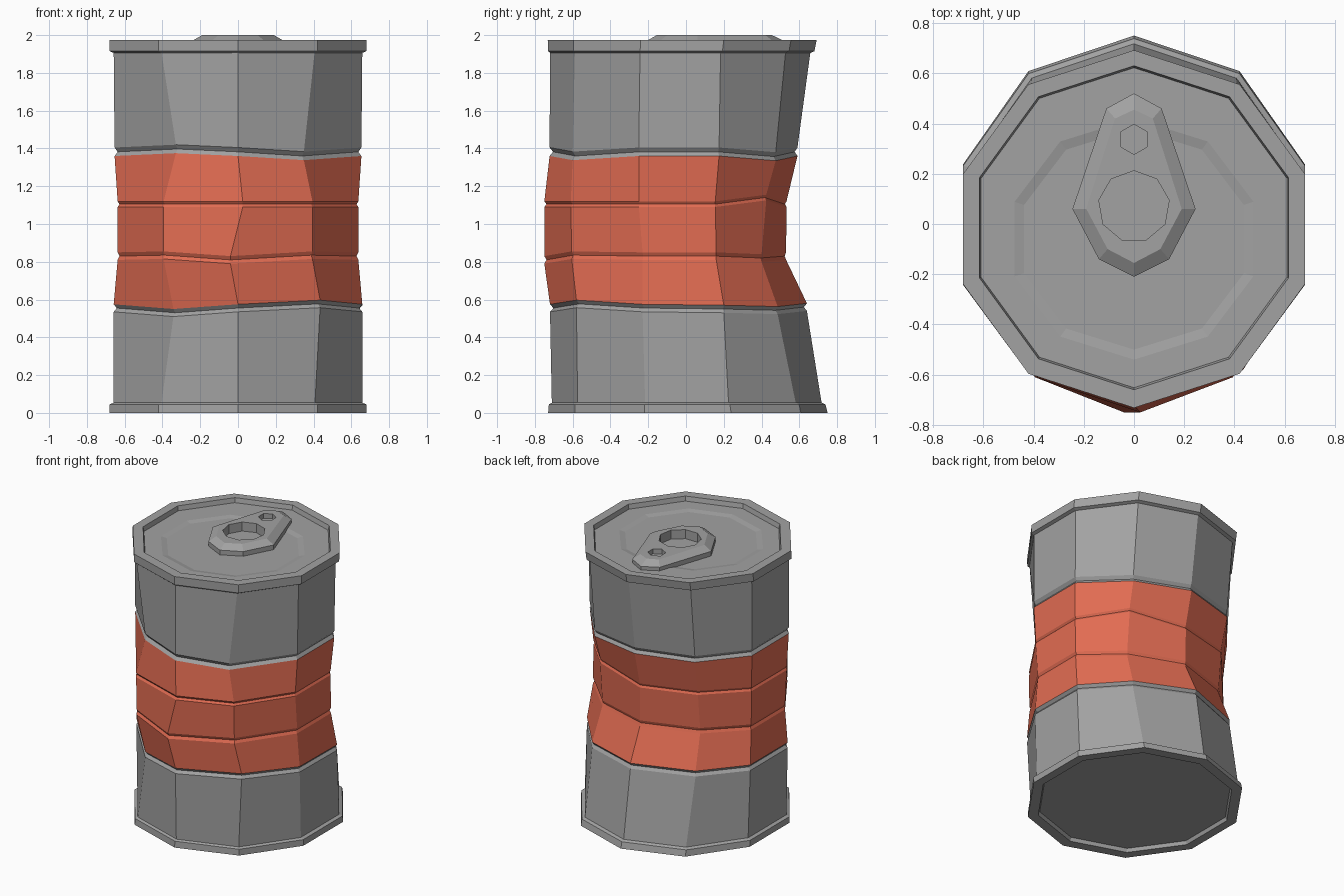
import bpy, bmesh, math

if "Cube" in bpy.data.objects:
    bpy.data.objects.remove(bpy.data.objects["Cube"])

N = 10


def material(name, rgb):
    m = bpy.data.materials.new(name)
    m.diffuse_color = (*rgb, 1)
    m.use_nodes = True
    m.node_tree.nodes["Principled BSDF"].inputs["Base Color"].default_value = m.diffuse_color
    return m


grey = material("grey metal", (0.36, 0.36, 0.36))
red = material("orange red label", (0.76, 0.15, 0.085))


def finish(name, bm, mats):
    bmesh.ops.recalc_face_normals(bm, faces=bm.faces)
    me = bpy.data.meshes.new(name)
    bm.to_mesh(me)
    bm.free()
    ob = bpy.data.objects.new(name, me)
    bpy.context.collection.objects.link(ob)
    for m in mats:
        me.materials.append(m)
    return ob


def loft(name, rings, mats=(grey,), colours=None):
    """Join point rings with quads and cap both ends."""
    bm = bmesh.new()
    vs = [[bm.verts.new(p) for p in r] for r in rings]
    for i, (a, b) in enumerate(zip(vs, vs[1:])):
        n = len(a)
        for k in range(n):
            f = bm.faces.new((a[k], a[(k + 1) % n], b[(k + 1) % n], b[k]))
            f.material_index = colours[i] if colours else 0
    bm.faces.new(vs[0])
    bm.faces.new(vs[-1])
    return finish(name, bm, mats)


def ring(z, rx, ry, yc, n=N):
    return [(rx * math.sin(2 * math.pi * k / n),
             yc + ry * math.cos(2 * math.pi * k / n), z) for k in range(n)]


# Dented ring: ys holds y from back to front, dx / dz are dents at single corners
def dented(z, rx, ys, dx={}, dz={}, s=1.0):
    out = []
    for k in range(N):
        x = rx * math.sin(math.pi * k / 5) + dx.get(k, 0)
        out.append((x * s, ys[min(k, N - k)] * s, z + dz.get(k, 0)))
    return out


# Can wall with four grooves, label colour between the outer two
low = dict(rx=.692, ys=(.64, .485, .20, -.23, -.58, -.72),
           dx={4: .028, 6: .065, 1: .01, 9: -.01},
           dz={4: .022, 6: -.025, 1: -.012, 0: .005, 2: -.005})
mid1 = dict(rx=.67, ys=(.53, .40, .16, -.23, -.605, -.75),
            dx={5: -.04}, dz={5: -.02, 1: -.01, 4: .005, 6: .005})
mid2 = dict(rx=.67, ys=(.532, .425, .155, -.25, -.61, -.75),
            dx={5: .025}, dz={1: .035, 9: .01})
high = dict(rx=.687, ys=(.59, .475, .175, -.25, -.60, -.722),
            dx={4: -.055, 6: .075}, dz={4: -.022, 6: .015, 1: -.025})

rings, cols = [ring(.04, .692, .715, .005)], []
for lvl, zs, s in ((low, (.535, .555, .575), .975), (mid1, (.81, .83, .85), .985),
                   (mid2, (1.09, 1.105, 1.12), .985), (high, (1.36, 1.382, 1.405), .975)):
    for z, f in zip(zs, (1, s, 1)):
        rings.append(dented(z, s=f, **lvl))
rings.append(ring(1.92, .692, .69, -.03))
for i in range(len(rings) - 1):
    cols.append(1 if 3 <= i < 10 else 0)
loft("can_wall", rings, (grey, red), cols)

# Bottom rim with shallow recess
loft("bottom_rim", [ring(.025, .64, .655, .01), ring(0, .65, .665, .01), ring(0, .715, .74, .01),
                    ring(.045, .715, .732, .006), ring(.055, .69, .713, .005)])

# Top rim, recessed lid and pressed circle
loft("top_rim_and_lid", [ring(1.905, .69, .688, -.03), ring(1.915, .715, .705, -.025),
                         ring(1.975, .715, .712, -.02), ring(1.975, .647, .645, -.015),
                         ring(1.942, .64, .637, -.015), ring(1.942, .50, .48, -.06),
                         ring(1.934, .46, .44, -.06)])


# Pull tab: bevelled teardrop plate
def tab_outline(z, pts):
    right = [(x, y, z) for x, y in pts]
    return right + [(-x, y, z) for x, y in pts[-2:0:-1]]


base = [(0, .52), (.11, .46), (.245, .06), (.14, -.14), (0, -.21)]
top = [(0, .455), (.075, .42), (.19, .06), (.105, -.10), (0, -.155)]
tab = loft("pull_tab", [tab_outline(1.93, base), tab_outline(1.968, base), tab_outline(2.0, top)])

# Finger hole and rivet hole cut through the tab
for name, n, r, y, floor in (("finger_hole_cutter", 9, .142, .07, 1.9),
                             ("rivet_hole_cutter", 6, .06, .337, 1.965)):
    cut = loft(name, [ring(floor, r, r, y, n), ring(2.1, r, r, y, n)])
    cut.hide_render = True
    cut.hide_set(True)
    cut.display_type = 'WIRE'
    mod = tab.modifiers.new(name, 'BOOLEAN')
    mod.operation = 'DIFFERENCE'
    mod.solver = 'EXACT'
    mod.object = cut
